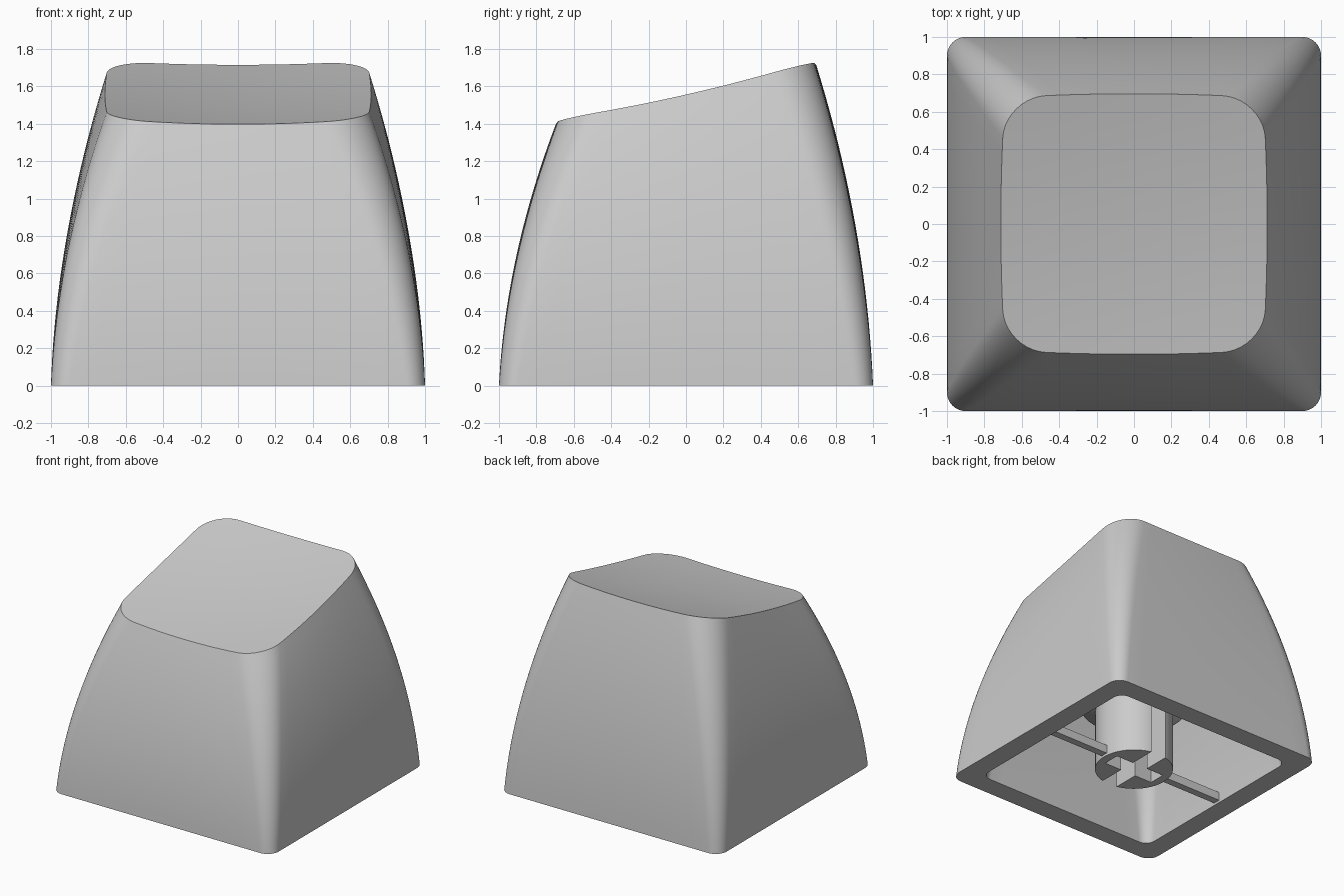
import bpy, bmesh, math

if "Cube" in bpy.data.objects:
    bpy.data.objects.remove(bpy.data.objects["Cube"], do_unlink=True)

grey = bpy.data.materials.new("plastic_grey")
grey.use_nodes = True
colour = (0.6, 0.6, 0.6, 1)
grey.diffuse_color = colour
grey.node_tree.nodes["Principled BSDF"].inputs["Base Color"].default_value = colour

TOP_HALF, WALL, ROOF = 0.69, 0.17, 0.24


def add_object(name, bm):
    bmesh.ops.recalc_face_normals(bm, faces=bm.faces)
    mesh = bpy.data.meshes.new(name)
    bm.to_mesh(mesh)
    bm.free()
    mesh.materials.append(grey)
    obj = bpy.data.objects.new(name, mesh)
    bpy.context.collection.objects.link(obj)
    return obj


def select_only(obj):
    bpy.ops.object.select_all(action='DESELECT')
    obj.select_set(True)
    bpy.context.view_layer.objects.active = obj


def smooth(obj):
    select_only(obj)
    bpy.ops.object.shade_smooth_by_angle(angle=math.radians(35))


def outline(half, radius, t, corner_steps=10, side_steps=14):
    """Rounded square; towards the top (t = 1) its sides swell and its depth shrinks."""
    points = []
    flat = half - radius
    bow, depth = 0.022 * t, 1 - 0.022 * t
    for quarter in range(4):
        turn = quarter * math.pi / 2
        local = [(half, -flat + 2 * flat * i / side_steps) for i in range(side_steps)]
        for i in range(corner_steps):
            a = i / corner_steps * math.pi / 2
            local.append((flat + radius * math.cos(a), flat + radius * math.sin(a)))
        for x, y in local:
            u = x + bow * x / half * (1 - (y / half) ** 2)
            v = y + bow * y / half * (1 - (x / half) ** 2)
            points.append((u * math.cos(turn) - v * math.sin(turn),
                           depth * (u * math.sin(turn) + v * math.cos(turn))))
    return points


def top_height(x, y):
    """Sloping, slightly dished finger surface."""
    return 1.555 + 0.228 * y + 0.06 * y * y - 0.028 * (1 - (x / 0.7) ** 2)


def wall_ring(t, inset, drop):
    """Ring at fraction t up the curved wall."""
    half = 1 - 0.07 * t - 0.24 * t * t - inset
    rim = outline(TOP_HALF, 0.22, 1)
    here = outline(half, 0.1 + 0.12 * t - 0.1 * inset, t)
    return [(x, y, t * (top_height(u, v) - drop)) for (x, y), (u, v) in zip(here, rim)]


def cap_rings(half, drop):
    """Rings running from the rim in to the middle."""
    rim = outline(half, 0.2, 1)
    return [[(x * s, y * s, top_height(x * s, y * s) - drop) for x, y in rim]
            for s in (0.8, 0.6, 0.4, 0.2, 0.02)]


# Hollow shell: ceiling, inner wall, bottom edge, outer wall and dished top
STEPS = 20
rings = cap_rings(TOP_HALF - WALL, ROOF)[::-1]
rings += [wall_ring(i / STEPS, WALL, ROOF) for i in range(STEPS, -1, -1)]
rings += [wall_ring(i / STEPS, 0, 0) for i in range(STEPS + 1)]
rings += cap_rings(TOP_HALF, 0)
bm = bmesh.new()
loops = [[bm.verts.new(p) for p in ring] for ring in rings]
for a, b in zip(loops, loops[1:]):
    for i in range(len(a)):
        j = (i + 1) % len(a)
        bm.faces.new((a[i], a[j], b[j], b[i]))
bm.faces.new(loops[0])
bm.faces.new(loops[-1])
smooth(add_object("cap_shell", bm))


def lathe(name, profile, segments=48):
    bm = bmesh.new()
    verts = [bm.verts.new((r, 0, z)) for r, z in profile]
    edges = [bm.edges.new(pair) for pair in zip(verts, verts[1:])]
    bmesh.ops.spin(bm, geom=verts + edges, cent=(0, 0, 0), axis=(0, 0, 1),
                   angle=2 * math.pi, steps=segments)
    bmesh.ops.remove_doubles(bm, verts=bm.verts, dist=0.0001)
    return add_object(name, bm)


def box(name, low, high):
    bm = bmesh.new()
    bmesh.ops.create_cube(bm, size=1)
    for v in bm.verts:
        v.co = [(a + b) / 2 + c * (b - a) for a, b, c in zip(low, high, v.co)]
    return add_object(name, bm)


# Stem with a wider collar and a cross-shaped socket, open to front and back
stem = lathe("stem", [(0, 0), (0.3, 0), (0.3, 0.5), (0.41, 0.55), (0.41, 1.4), (0, 1.4)])
cutters = [box("socket_cutter_x", (-0.23, -0.07, -0.1), (0.23, 0.07, 0.54)),
           box("socket_cutter_y", (-0.07, -0.34, -0.1), (0.07, 0.34, 0.54))]
for cutter in cutters:
    mod = stem.modifiers.new("socket", 'BOOLEAN')
    mod.operation = 'DIFFERENCE'
    mod.solver = 'EXACT'
    mod.object = cutter
    select_only(stem)
    bpy.ops.object.modifier_apply(modifier=mod.name)
    bpy.data.objects.remove(cutter, do_unlink=True)
smooth(stem)

# Thin braces from the stem to the side walls
for name, side in (("right_brace", -1), ("left_brace", 1)):
    ends = sorted((side * 0.28, side * 0.86))
    box(name, (ends[0], -0.03, 0.02), (ends[1], 0.03, 0.09))
